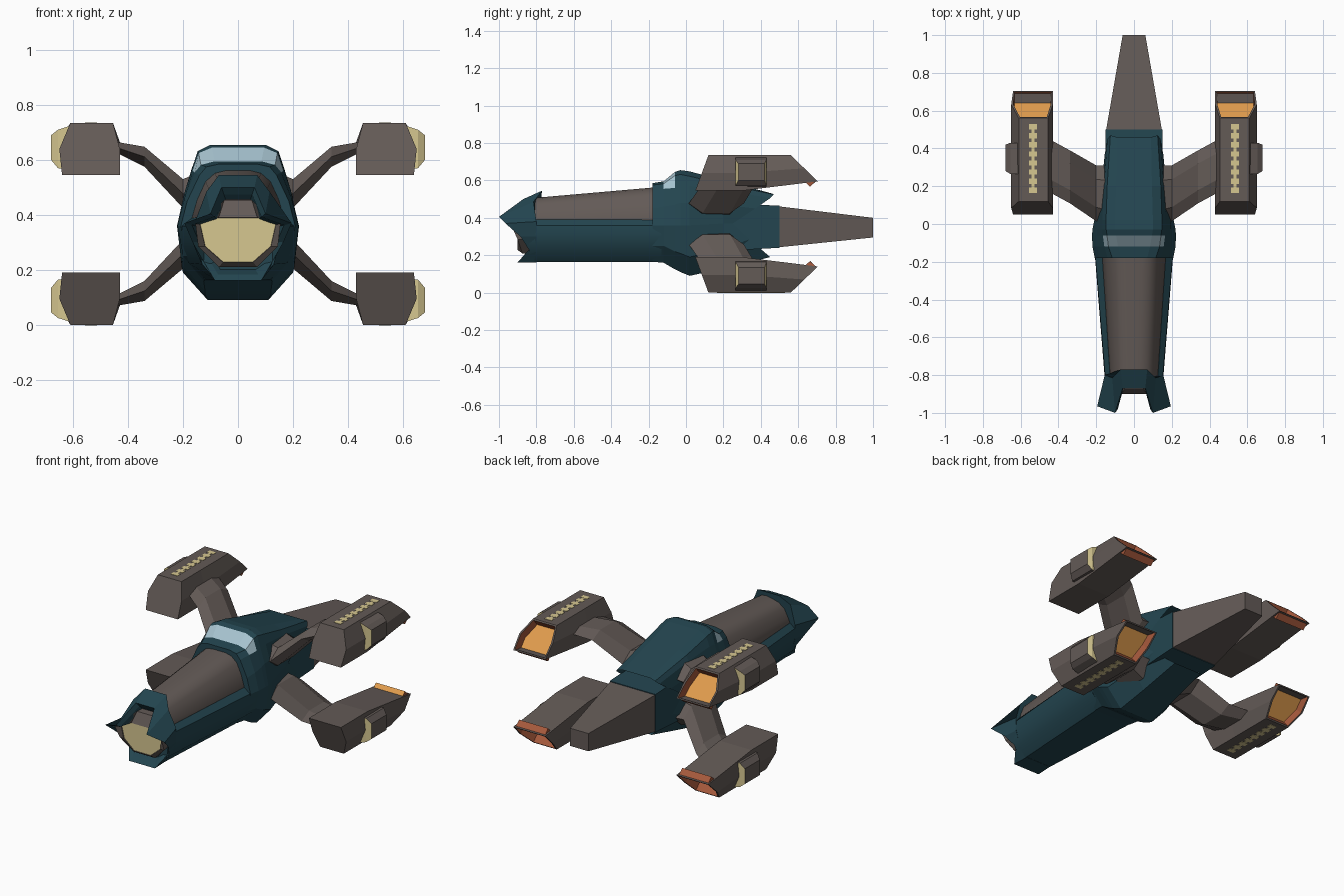
import bpy, bmesh, math
from mathutils import Vector

if "Cube" in bpy.data.objects:
    bpy.data.objects.remove(bpy.data.objects["Cube"])

MID = 0.3675  # height of the plane that upper and lower pods mirror about


def material(name, rgb):
    m = bpy.data.materials.new(name)
    m.diffuse_color = (*rgb, 1)
    m.use_nodes = True
    m.node_tree.nodes["Principled BSDF"].inputs["Base Color"].default_value = m.diffuse_color
    return m


TEAL = material("teal hull", (.017, .06, .08))
BROWN = material("warm grey", (.125, .103, .094))
BEIGE = material("beige light", (.67, .57, .28))
ORANGE = material("orange glow", (.74, .33, .075))
RUST = material("rust lining", (.38, .1, .045))
GLASS = material("pale glass", (.38, .54, .62))


def loft(name, rings, mats, rule=None, smooth=0, after=None):
    """Skin closed rings of points; rule(face, band, side) gives a material index."""
    bm = bmesh.new()
    vs = [[bm.verts.new(p) for p in r] for r in rings]
    n = len(rings[0])
    for i in range(len(vs) - 1):
        for j in range(n):
            k = (j + 1) % n
            f = bm.faces.new((vs[i][j], vs[i][k], vs[i + 1][k], vs[i + 1][j]))
            if rule:
                f.normal_update()
                f.material_index = rule(f, i, j)
    bm.faces.new(vs[0])
    end = bm.faces.new(vs[-1])
    bmesh.ops.recalc_face_normals(bm, faces=bm.faces[:])
    if after:
        after(bm, end)
    me = bpy.data.meshes.new(name)
    bm.to_mesh(me)
    bm.free()
    for m in mats:
        me.materials.append(m)
    if smooth:
        me.shade_smooth()
        me.set_sharp_from_angle(angle=math.radians(smooth))
    ob = bpy.data.objects.new(name, me)
    bpy.context.collection.objects.link(ob)
    return ob


def sym(half):
    """Complete a half ring given from top to bottom."""
    return half + [(-x, y, z) for x, y, z in reversed(half)]


def at(y, pts):
    return sym([(x, y, z) for x, z in pts])


# front fuselage trough
loft("lower_hull", [
    at(-.84, [(.125, .39), (.15, .36), (.153, .31), (.13, .22), (.08, .163)]),
    at(-.13, [(.17, .39), (.208, .36), (.21, .31), (.18, .225), (.12, .165)])],
    [TEAL], smooth=35)

# grey panel on top of the front fuselage
loft("top_panel", [
    at(-.83, [(.03, .505), (.065, .497), (.095, .47), (.115, .42), (.132, .365), (.12, .33)]),
    at(-.13, [(.045, .566), (.085, .556), (.12, .525), (.15, .46), (.178, .365), (.16, .33)])],
    [BROWN], smooth=40)

# middle body with canopy band and notched rear edge
rear = [(.09, .46, .53), (.125, .47, .525), (.14, .45, .505), (.155, .37, .45),
        (.155, .25, .37), (.15, .34, .285), (.09, .45, .19)]
inner = [(x * .92, .2, MID + (z - MID) * .85) for x, y, z in rear]
loft("middle_body", [
    at(-.18, [(.07, .585), (.115, .575), (.14, .545), (.185, .45), (.208, .36), (.185, .25), (.12, .165)]),
    at(-.12, [(.085, .595), (.135, .582), (.157, .555), (.195, .46), (.22, .36), (.2, .25), (.125, .16)]),
    at(-.06, [(.095, .645), (.143, .625), (.165, .56), (.195, .47), (.222, .36), (.205, .22), (.12, .125)]),
    at(-.03, [(.1, .655), (.147, .632), (.168, .565), (.195, .48), (.22, .36), (.205, .21), (.12, .11)]),
    at(.02, [(.1, .648), (.148, .622), (.168, .57), (.195, .48), (.21, .36), (.2, .19), (.11, .09)]),
    at(.2, [(.095, .6), (.142, .58), (.158, .55), (.172, .47), (.172, .37), (.172, .235), (.1, .13)]),
    sym(rear), sym(inner)],
    [TEAL, GLASS],
    rule=lambda f, i, j: int(i == 1 and j in (0, 1, 11, 12, 13)))

# rear core and tapering tail boom
loft("rear_core", [at(.15, [(.15, .48), (.15, .22)]), at(.5, [(.15, .465), (.15, .24)])], [TEAL])
loft("tail_boom", [at(.49, [(.149, .462), (.149, .242)]), at(1, [(.06, .4), (.06, .295)])], [BROWN])

# flared nose cowl with two forward prongs
rim = [(.06, -.87, .5), (.1, -1, .405), (.195, -.965, .37), (.165, -.885, .3), (.125, -.84, .23), (.085, -.9, .162)]
loft("nose_cowl", [
    sym([(.07, -.77, .545), (.115, -.815, .485), (.155, -.8, .38), (.155, -.8, .3), (.132, -.8, .22), (.08, -.8, .162)]),
    sym(rim),
    sym([(x * .86, y + .02, .32 + (z - .32) * .86) for x, y, z in rim]),
    at(-.82, [(x * .7, .32 + (z - .32) * .7) for x, y, z in rim])],
    [TEAL])

# grey nose frame around a beige intake panel
frame = [(.05, -.875, .455), (.1, -.945, .405), (.155, -.94, .37), (.145, -.9, .285), (.07, -.875, .21)]


def paint_end(bm, end):
    end.material_index = 1


loft("nose_intake", [
    at(-.8, [(x * .9, z) for x, y, z in frame]),
    sym(frame),
    at(-.9, [(.07, .39), (.12, .383), (.138, .365), (.12, .285), (.055, .228)]),
    at(-.895, [(.069, .389), (.119, .382), (.137, .365), (.119, .286), (.054, .229)])],
    [BROWN, BEIGE], after=paint_end)


def exhaust(bm, end):
    """Sink a lined, glowing recess into the rear face."""
    bmesh.ops.inset_individual(bm, faces=[end], thickness=.011)
    walls = bmesh.ops.inset_individual(bm, faces=[end], thickness=.003, depth=-.05)
    for f in walls["faces"]:
        f.material_index = 1
    end.material_index = 2


POD = [(.455, .735), (.61, .735), (.65, .64), (.64, .545), (.43, .545), (.43, .64)]

for sx, side in ((1, "right"), (-1, "left")):
    for sz, level in ((1, "upper"), (-1, "lower")):
        tag = f"{level}_{side}"

        def flip(pts):
            return [(sx * x, y, MID + sz * (z - MID)) for x, y, z in pts]

        # engine pod with slanted front and back
        back = []
        for x, z in POD:
            zb = .595 + (z - .545) * .14 / .19
            back.append((x, .56 + (.735 - zb) * 1.036, zb))
        loft("engine_pod_" + tag, [
            flip([(x, .12 - (.735 - z) * .37, z) for x, z in POD]),
            flip([(x, .3, z) for x, z in POD]),
            flip(back)], [BROWN, RUST, ORANGE], after=exhaust)

        # outer blister with beige ends
        def box_ring(x, y0, y1, z0, z1):
            return flip([(x, y0, z0), (x, y1, z0), (x, y1, z1), (x, y0, z1)])
        loft("pod_blister_" + tag, [
            box_ring(.6, .265, .43, .565, .728), box_ring(.655, .265, .43, .57, .71),
            box_ring(.68, .28, .42, .6, .69)],
            [BROWN, BEIGE], rule=lambda f, i, j: int(j in (1, 3)))

        # row of light dashes with a thin spine
        spans = [(.17, .52, .008)] + [(.165 + .048 * i, .193 + .048 * i, .022) for i in range(8)]
        for i, (y0, y1, w) in enumerate(spans):
            h = .737 if i else .7365
            loft(f"pod_light_{tag}_{i}", [
                flip([(.535 - w, y, .733), (.535 + w, y, .733), (.535 + w, y, h), (.535 - w, y, h)])
                for y in (y0, y1)], [BEIGE])

        # bent strut from body to pod
        def strut_ring(x, y0, y1, z0, z1):
            m, d = (z0 + z1) / 2, (y1 - y0) * .25
            return flip([(x, y0, m), (x, y0 + d, z1), (x, y1 - d, z1),
                         (x, y1, m), (x, y1 - d, z0), (x, y0 + d, z0)])
        loft("strut_" + tag, [
            strut_ring(.13, -.01, .31, .41, .56),
            strut_ring(.2, .015, .31, .425, .53),
            strut_ring(.34, .11, .39, .575, .648),
            strut_ring(.45, .17, .45, .63, .667)], [BROWN])
